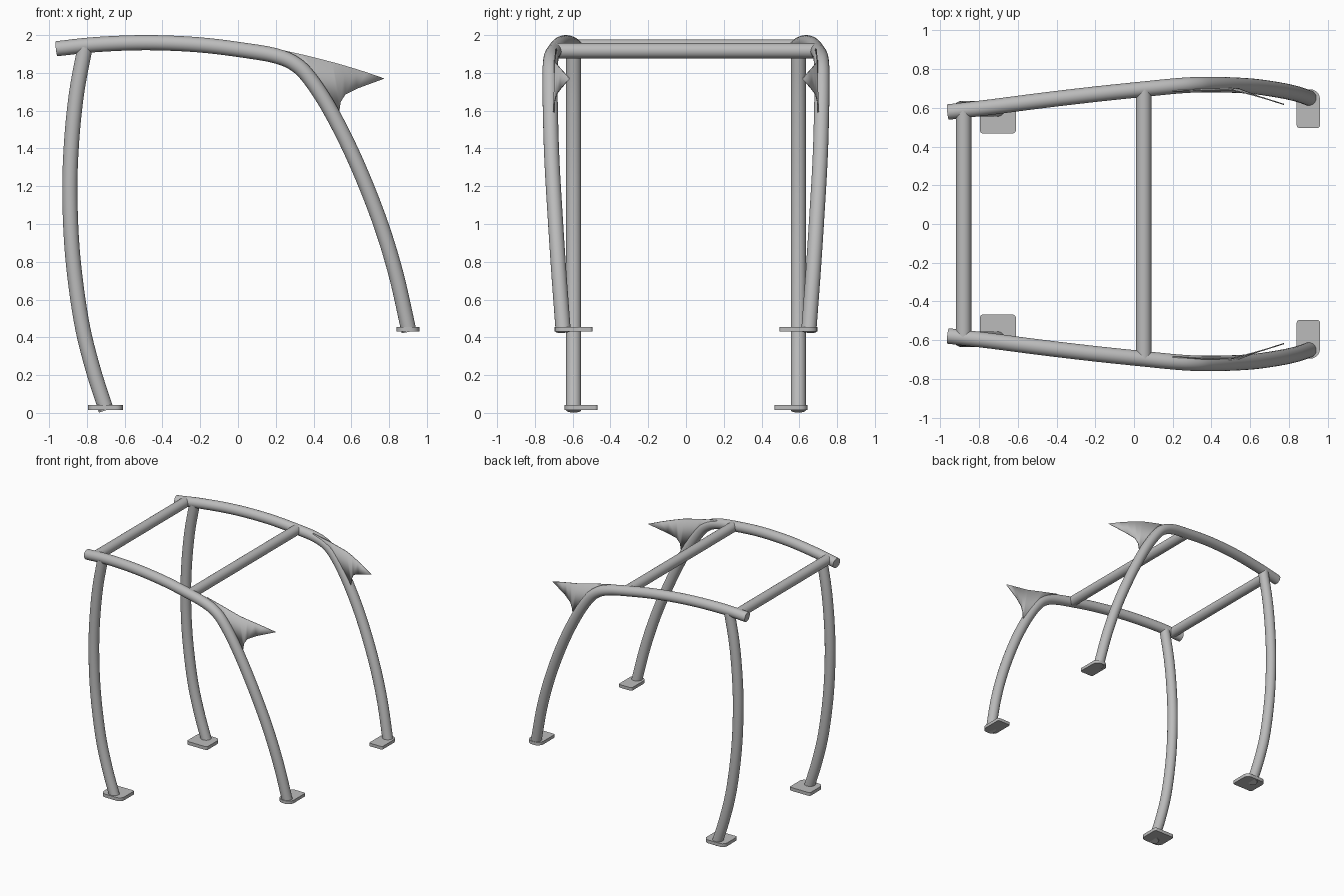
import bpy, bmesh, math
from mathutils import Vector

cube = bpy.data.objects.get("Cube")
if cube:
    bpy.data.objects.remove(cube, do_unlink=True)

grey = bpy.data.materials.new("satin_grey")
grey.use_nodes = True
colour = (0.5, 0.5, 0.5, 1)
grey.diffuse_color = colour
grey.node_tree.nodes["Principled BSDF"].inputs["Base Color"].default_value = colour

RADIUS = 0.04


def finish(obj, mirrored):
    obj.data.materials.append(grey)
    if mirrored:
        mod = obj.modifiers.new("Mirror", 'MIRROR')
        mod.use_axis = (False, True, False)
        mod.use_mirror_merge = False
    bpy.ops.object.select_all(action='DESELECT')
    obj.select_set(True)
    bpy.context.view_layer.objects.active = obj
    bpy.ops.object.shade_smooth_by_angle(angle=math.radians(35))


def smooth_path(points, steps=6):
    """Curve that passes through every point."""
    p = [Vector(q) for q in points]
    p = [2 * p[0] - p[1]] + p + [2 * p[-1] - p[-2]]
    out = []
    for a, b, c, d in zip(p, p[1:], p[2:], p[3:]):
        for i in range(steps):
            t = i / steps
            out.append(0.5 * (2 * b + (c - a) * t + (2 * a - 5 * b + 4 * c - d) * t * t
                              + (3 * b - a - 3 * c + d) * t ** 3))
    return out + [p[-2]]


def tube(name, points, mirrored=True, sides=24):
    path = smooth_path(points) if len(points) > 2 else [Vector(q) for q in points]
    bm = bmesh.new()
    rings = []
    normal = None
    for i, p in enumerate(path):
        tangent = (path[min(i + 1, len(path) - 1)] - path[max(i - 1, 0)]).normalized()
        if normal is None:
            normal = tangent.orthogonal()
        normal = (normal - tangent * normal.dot(tangent)).normalized()
        side = tangent.cross(normal)
        angles = [math.tau * k / sides for k in range(sides)]
        rings.append([bm.verts.new(p + RADIUS * (math.cos(a) * normal + math.sin(a) * side))
                      for a in angles])
    for r, s in zip(rings, rings[1:]):
        for k in range(sides):
            n = (k + 1) % sides
            bm.faces.new((r[k], r[n], s[n], s[k]))
    bm.faces.new(rings[0][::-1])
    bm.faces.new(rings[-1])
    make(name, bm, mirrored)


def make(name, bm, mirrored=True):
    bmesh.ops.recalc_face_normals(bm, faces=bm.faces)
    mesh = bpy.data.meshes.new(name)
    bm.to_mesh(mesh)
    bm.free()
    obj = bpy.data.objects.new(name, mesh)
    bpy.context.collection.objects.link(obj)
    finish(obj, mirrored)
    return obj


def foot(name, x0, x1, y0, y1, z0, z1, outer):
    """Mounting plate with small inner and larger outer corner radii."""
    bm = bmesh.new()
    corners = [(x0, y0, 1, 1, 0.015), (x1, y0, -1, 1, 0.015),
               (x1, y1, -1, -1, outer), (x0, y1, 1, -1, outer)]
    verts = []
    for i, (x, y, sx, sy, r) in enumerate(corners):
        for k in range(7):
            a = math.pi + (i + k / 6) * math.pi / 2
            verts.append(bm.verts.new((x + sx * r + r * math.cos(a),
                                       y + sy * r + r * math.sin(a), z0)))
    face = bm.faces.new(verts)
    ext = bmesh.ops.extrude_face_region(bm, geom=[face])
    top = [v for v in ext["geom"] if isinstance(v, bmesh.types.BMVert)]
    bmesh.ops.translate(bm, verts=top, vec=(0, 0, z1 - z0))
    make(name, bm)


# Roof rails sweeping down into the legs at +x
tube("roof_rails", [
    (-0.96, 0.578, 1.928), (-0.75, 0.602, 1.95), (-0.48, 0.637, 1.96),
    (-0.2, 0.67, 1.948), (0.05, 0.696, 1.917), (0.2, 0.711, 1.89),
    (0.3, 0.718, 1.848), (0.38, 0.72, 1.77), (0.49, 0.718, 1.6),
    (0.62, 0.71, 1.34), (0.745, 0.692, 1.03), (0.835, 0.673, 0.74),
    (0.905, 0.65, 0.432)])

# Bowed legs at -x
tube("bowed_legs", [
    (-0.81, 0.595, 1.935), (-0.855, 0.595, 1.69), (-0.882, 0.595, 1.42),
    (-0.89, 0.595, 1.15), (-0.875, 0.595, 0.83), (-0.83, 0.595, 0.49),
    (-0.77, 0.595, 0.24), (-0.698, 0.595, 0.014)])

# Cross bars between the rails
tube("end_cross_bar", [(-0.88, -0.585, 1.937), (-0.88, 0.585, 1.937)], False)
tube("middle_cross_bar", [(0.05, -0.695, 1.917), (0.05, 0.695, 1.917)], False)

# Mounting plates
foot("bowed_leg_feet", -0.795, -0.61, 0.468, 0.642, 0.016, 0.043, 0.04)
foot("rail_feet", 0.84, 0.96, 0.495, 0.695, 0.43, 0.455, 0.05)

# Thin pointed gussets in the bend: upper and lower edges of a bent sheet
upper = [(0.2, 0.686, 1.928), (0.35, 0.692, 1.895), (0.5, 0.693, 1.857),
         (0.56, 0.68, 1.84), (0.62, 0.664, 1.822), (0.68, 0.647, 1.803)]
lower = [(0.2, 0.695, 1.89), (0.38, 0.703, 1.78), (0.535, 0.7, 1.59),
         (0.543, 0.697, 1.645), (0.567, 0.687, 1.685), (0.63, 0.663, 1.717)]
bm = bmesh.new()
top = [bm.verts.new(p) for p in upper]
low = [bm.verts.new(p) for p in lower]
tip = bm.verts.new((0.775, 0.617, 1.77))
for i in range(len(top) - 1):
    bm.faces.new((top[i], low[i], low[i + 1], top[i + 1]))
bm.faces.new((top[-1], low[-1], tip))
gusset = make("corner_gussets", bm)
solid = gusset.modifiers.new("Thickness", 'SOLIDIFY')
solid.thickness = 0.006
solid.offset = 0
